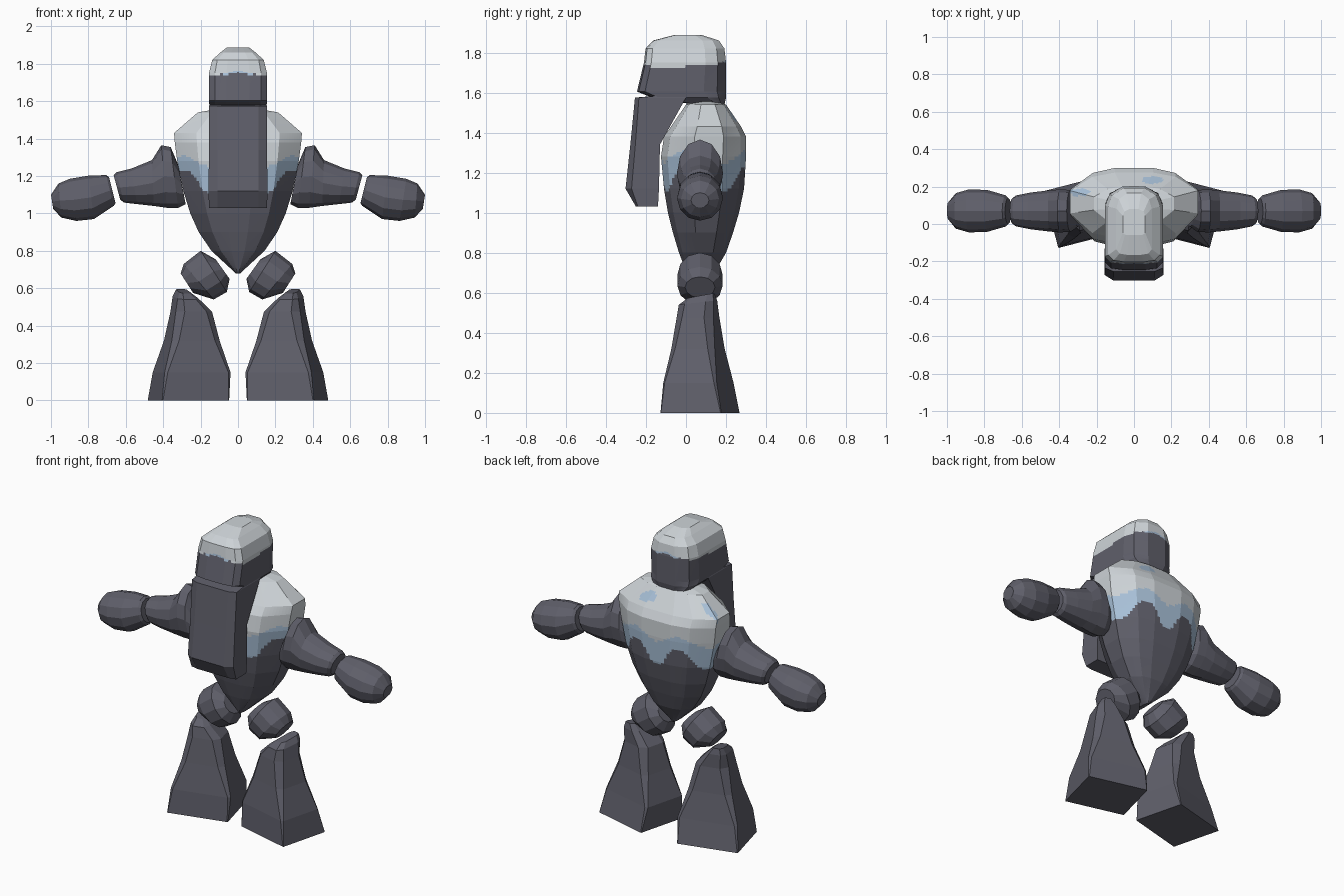
import bpy, bmesh, math
from mathutils import Vector

if "Cube" in bpy.data.objects:
    bpy.data.objects.remove(bpy.data.objects["Cube"])


def material(name, rgb):
    m = bpy.data.materials.new(name)
    m.diffuse_color = (*rgb, 1)
    m.use_nodes = True
    m.node_tree.nodes["Principled BSDF"].inputs["Base Color"].default_value = m.diffuse_color
    return m


STONE = material("dark stone", (0.115, 0.115, 0.145))
SNOW = material("pale snow", (0.62, 0.66, 0.69))
ICE = material("pale blue ice", (0.40, 0.54, 0.70))


def loft(name, rings, rule=None, cuts=0):
    """Skin a list of closed rings; rule(centre) picks the material index."""
    bm = bmesh.new()
    loops = [[bm.verts.new(p) for p in ring] for ring in rings]
    n = len(loops[0])
    for a, b in zip(loops, loops[1:]):
        for i in range(n):
            j = (i + 1) % n
            bm.faces.new((a[i], a[j], b[j], b[i]))
    bm.faces.new(loops[0])
    bm.faces.new(loops[-1])
    bmesh.ops.recalc_face_normals(bm, faces=bm.faces[:])
    if cuts:
        bmesh.ops.subdivide_edges(bm, edges=bm.edges[:], cuts=cuts, use_grid_fill=True)
    if rule:
        for f in bm.faces:
            f.material_index = rule(f.calc_center_median())
    me = bpy.data.meshes.new(name)
    bm.to_mesh(me)
    bm.free()
    for m in ((STONE, SNOW, ICE) if rule else (STONE,)):
        me.materials.append(m)
    ob = bpy.data.objects.new(name, me)
    bpy.context.collection.objects.link(ob)
    return ob


def limb(name, side, sections, y=0.07, n=12):
    """Sections are (top x, top z, bottom x, bottom z, half depth)."""
    rings = []
    for tx, tz, bx, bz, hy in sections:
        top, bot = Vector((tx, y, tz)), Vector((bx, y, bz))
        mid, arm = (top + bot) / 2, (top - bot) / 2
        ring = []
        for i in range(n):
            a = math.tau * i / n
            p = mid + arm * math.cos(a) + Vector((0, hy * math.sin(a), 0))
            ring.append((p.x * side, p.y, p.z))
        rings.append(ring)
    loft(name, rings)


def mirrored(half):
    """Complete a half outline (back to front, x > 0)."""
    return half + [(-x, y, z) for x, y, z in reversed(half)]


# Torso: faceted wedge with a snowy top and an icy wavy fringe
PROFILE = [(.3, 1), (.65, .87), (1, .45), (1, -.25), (.65, -.85), (.25, -1)]
torso = []
for z, hx, yf, yb in [(.68, .012, .01, .13), (.80, .142, -.035, .20), (.90, .21, -.065, .235),
                      (1.0, .255, -.09, .265), (1.12, .292, -.11, .29), (1.28, .325, -.125, .30),
                      (1.38, .338, -.11, .30), (1.43, .342, -.075, .275),
                      (1.54, .215, .0, .20), (1.56, .10, .04, .15)]:
    yc, hy = (yf + yb) / 2, (yb - yf) / 2
    torso.append(mirrored([(px * hx, yc + py * hy, z) for px, py in PROFILE]))


def torso_rule(c):
    wave = math.cos(5 * math.atan2(c.x, c.y - .09))
    if c.z < 1.165 - .065 * wave:
        return 0
    if c.z < 1.28 - .03 * wave:
        return 2
    for x, y in ((.10, .235), (-.29, .17)):
        if c.z > 1.4 and ((c.x - x) / .055) ** 2 + ((c.y - y) / .02) ** 2 < 1:
            return 2
    return 1


loft("torso", torso, torso_rule, 8)


# Head: flat chamfered front, rounder back, snow cap
def head_ring(z, hx, yf, yb):
    d = yb - yf
    return mirrored([(hx * .4, yb, z), (hx * .85, yb - d * .1, z), (hx, yb - d * .25, z),
                     (hx, yf + d * .09, z), (hx * .8, yf + d * .02, z), (hx * .4, yf, z)])


def head_rule(c):
    edge = 1.765 - .035 * abs(c.x) / .155 + .05 * max(0, c.y)
    if c.z > edge:
        return 1
    return 2 if c.z > edge - .01 and abs(c.x) < .08 else 0


loft("head", [head_ring(*r) for r in [
    (1.53, .11, .10, .19), (1.575, .153, -.17, .20), (1.605, .155, -.245, .20),
    (1.75, .155, -.21, .20), (1.82, .138, -.202, .192), (1.86, .095, -.165, .165),
    (1.887, .06, -.06, .08)]], head_rule, 10)

# Beard slab hanging from the jaw
beard = []
for z, hx, yf, yb, ch in [(1.03, .155, -.25, -.14, .01), (1.12, .158, -.302, -.135, .03),
                          (1.34, .155, -.278, -.13, .025), (1.575, .155, -.255, .0, .02),
                          (1.582, .152, -.17, .03, .01)]:
    beard.append(mirrored([(hx, yb, z), (hx, yf + ch, z), (hx * .7, yf, z)]))
loft("beard", beard)


# Lower leg: splayed square foot rising to a chamfered, narrow knee
def leg_ring(side, z, cx, cy, hx, hy, ch, tilt):
    t = math.radians(-14.5)
    ring = []
    for x, y in [(1, 1 - ch), (1 - ch, 1), (ch - 1, 1), (-1, 1 - ch),
                 (-1, ch - 1), (ch - 1, -1), (1 - ch, -1), (1, ch - 1)]:
        u, v = x * hx, y * hy
        ring.append((side * (cx + u * math.cos(t) - v * math.sin(t)),
                     cy + u * math.sin(t) + v * math.cos(t), z + tilt * y))
    return ring


LEG = [(0, .265, .07, .185, .157, .02, 0), (.15, .248, .062, .182, .138, .08, 0),
       (.32, .247, .06, .132, .112, .25, 0), (.475, .25, .06, .10, .095, .4, 0),
       (.55, .28, .06, .058, .09, .4, .01), (.585, .293, .075, .03, .065, .4, .012)]

for side, label in ((1, "right"), (-1, "left")):
    loft(label + "_lower_leg", [leg_ring(side, *r) for r in LEG])
    limb(label + "_thigh", side, [
        (.12, .755, .045, .65, .075), (.20, .80, .06, .58, .113),
        (.29, .73, .13, .54, .113), (.307, .68, .24, .575, .075)])
    limb(label + "_upper_arm", side, [
        (.32, 1.26, .28, 1.05, .085), (.36, 1.355, .32, 1.03, .112),
        (.41, 1.365, .38, 1.03, .115), (.46, 1.285, .45, 1.04, .11),
        (.57, 1.24, .54, 1.05, .098), (.65, 1.22, .61, 1.058, .083),
        (.665, 1.205, .63, 1.075, .07)])
    limb(label + "_forearm", side, [
        (.69, 1.195, .655, 1.055, .07), (.705, 1.205, .665, 1.04, .083),
        (.80, 1.202, .77, .97, .112), (.90, 1.185, .865, .96, .115),
        (.96, 1.16, .945, .978, .095), (1.0, 1.10, .988, 1.025, .045)])
